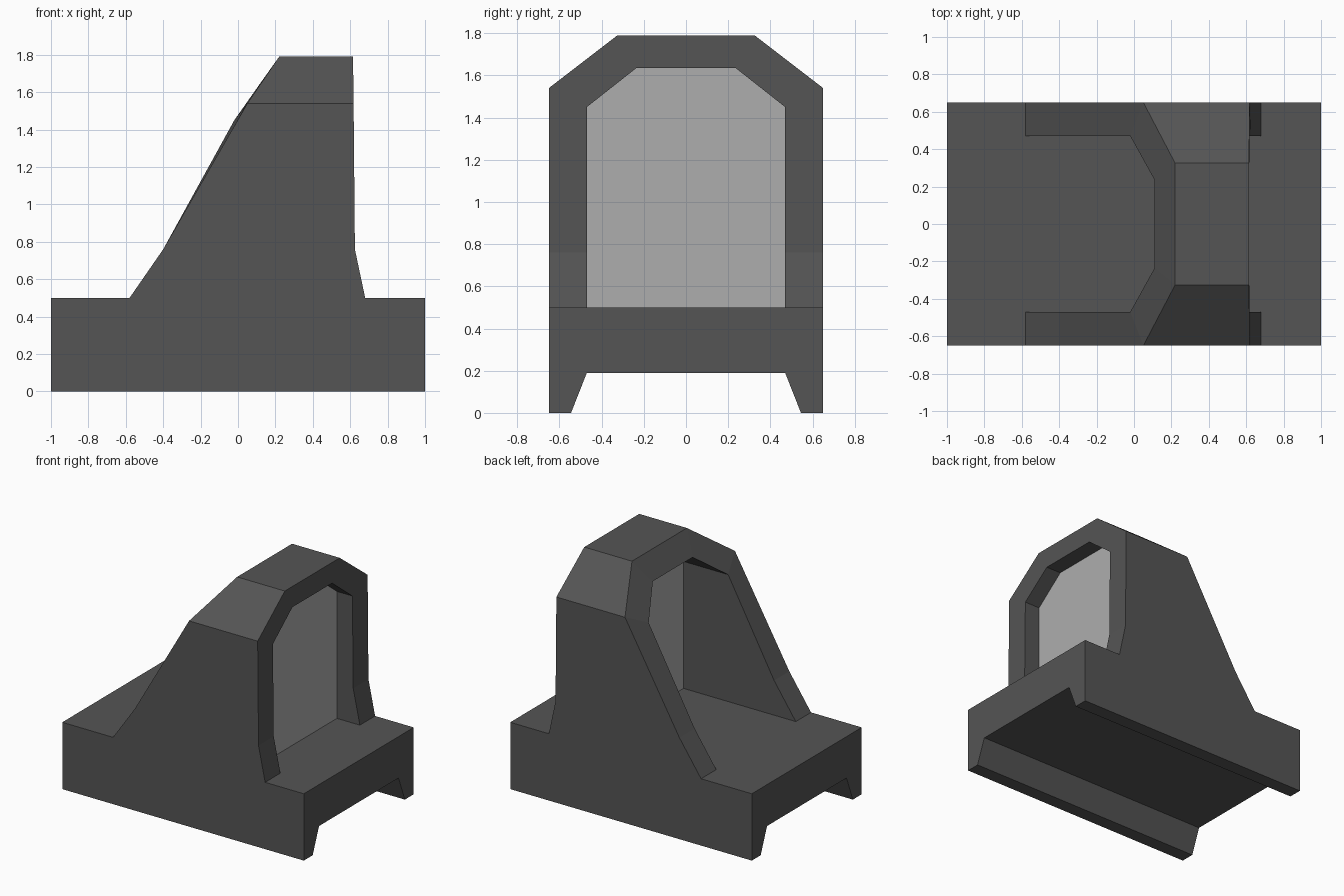
import bpy
import bmesh

cube = bpy.data.objects.get("Cube")
if cube:
    bpy.data.objects.remove(cube, do_unlink=True)


def material(name, value):
    mat = bpy.data.materials.new(name)
    mat.use_nodes = True
    color = (value, value, value, 1)
    mat.diffuse_color = color
    mat.node_tree.nodes["Principled BSDF"].inputs["Base Color"].default_value = color
    return mat


def mirrored(half):
    """Complete a half section (last coordinates y, z) across the y = 0 plane."""
    return half + [(*p[:-2], -p[-2], p[-1]) for p in reversed(half)]


def loft(name, rings, mat, cap=False, loop=False, closed_section=True):
    """Bridge matching rings of 3D points into one flat-shaded object."""
    bm = bmesh.new()
    rows = [[bm.verts.new(p) for p in ring] for ring in rings]
    pairs = list(zip(rows, rows[1:]))
    if loop:
        pairs.append((rows[-1], rows[0]))
    count = len(rows[0])
    for a, b in pairs:
        for i in range(count if closed_section else count - 1):
            j = (i + 1) % count
            bm.faces.new((a[i], a[j], b[j], b[i]))
    if cap:
        bm.faces.new(rows[0])
        bm.faces.new(rows[-1])
    bmesh.ops.recalc_face_normals(bm, faces=bm.faces)
    mesh = bpy.data.meshes.new(name)
    bm.to_mesh(mesh)
    bm.free()
    mesh.materials.append(mat)
    obj = bpy.data.objects.new(name, mesh)
    bpy.context.collection.objects.link(obj)
    return obj


def prism(name, section, x0, x1, mat):
    return loft(name, [[(x, y, z) for y, z in section] for x in (x0, x1)], mat, cap=True)


dark = material("dark grey", 0.09)
light = material("light grey", 0.42)

# Base block with a tapered channel along its underside
prism("base", mirrored([(0.65, 0.5), (0.65, 0), (0.545, 0), (0.47, 0.19)]), -1, 1, dark)

# Arched hood: outer and inner outlines at its sloped rear and upright front
rear_outer = [(-0.58, 0.65, 0.5), (-0.4, 0.65, 0.76), (0.05, 0.65, 1.54), (0.22, 0.325, 1.79)]
rear_inner = [(-0.58, 0.47, 0.5), (-0.4, 0.47, 0.76), (-0.02, 0.47, 1.45), (0.11, 0.235, 1.635)]
front_x = (0.68, 0.625, 0.618, 0.615)
front_outer = [(x, y, z) for x, (_, y, z) in zip(front_x, rear_outer)]
front_inner = [(x, y, z) for x, (_, y, z) in zip(front_x, rear_inner)]
loft("hood", [mirrored(r) for r in (rear_outer, rear_inner, front_inner, front_outer)],
     dark, loop=True, closed_section=False)

# Pale panel closing the arch
prism("panel", mirrored([(y, z) for _, y, z in rear_inner]), 0.35, 0.49, light)
